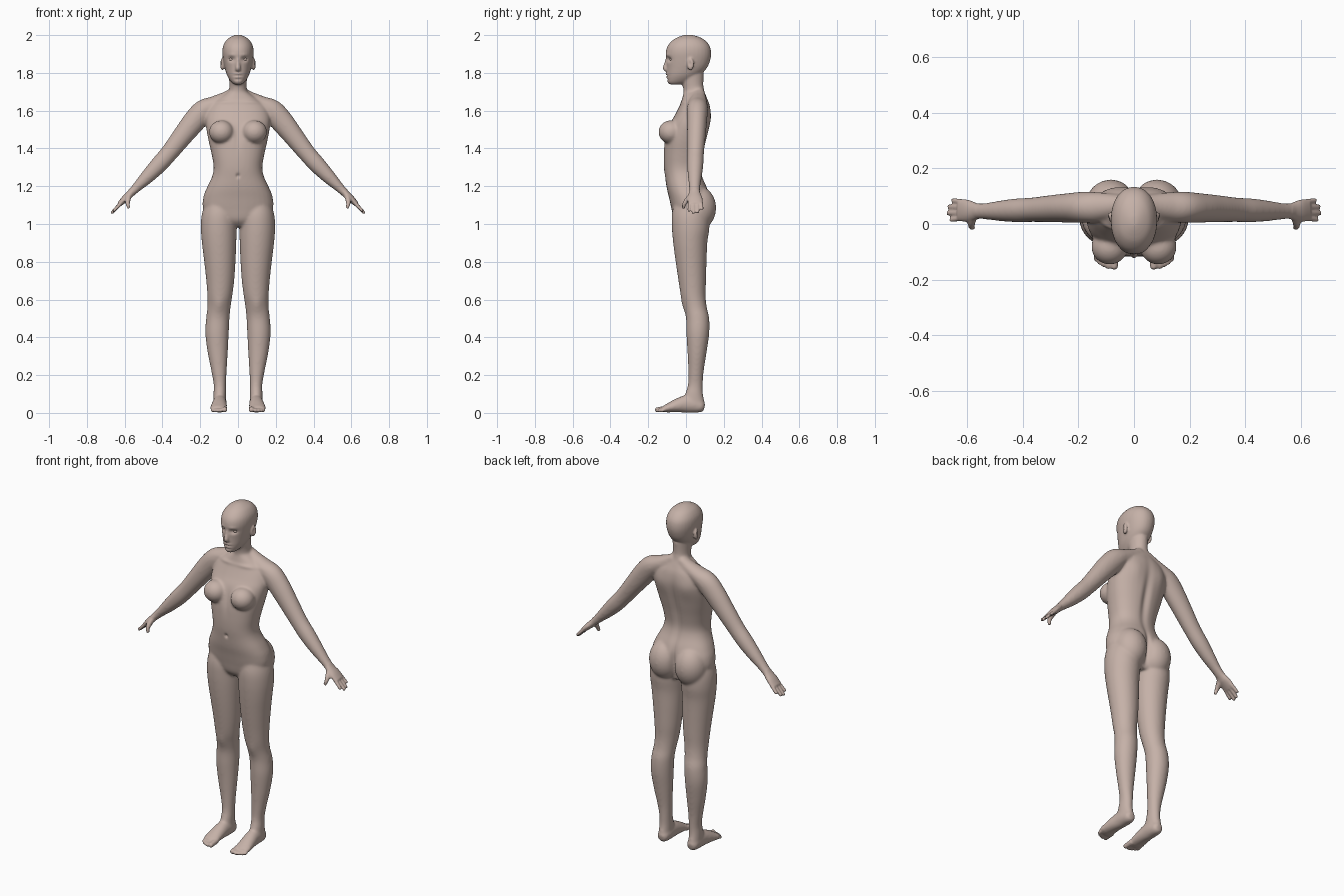
import bpy, bmesh, math
from mathutils import Vector, Matrix

N = 32
bm = bmesh.new()


def skin_rings(rings):
    vs = [[bm.verts.new(p) for p in r] for r in rings]
    for a, b in zip(vs, vs[1:]):
        for i in range(N):
            j = (i + 1) % N
            bm.faces.new((a[i], a[j], b[j], b[i]))
    bm.faces.new(vs[0][::-1])
    bm.faces.new(vs[-1])


def spline(rows, steps=5):
    """Catmull-Rom resampling of rows of numbers."""
    rows = [Vector(r) for r in rows]
    out = []
    for i in range(len(rows) - 1):
        p0, p1 = rows[max(i - 1, 0)], rows[i]
        p2, p3 = rows[i + 1], rows[min(i + 2, len(rows) - 1)]
        for k in range(steps):
            t = k / steps
            out.append(0.5 * (2 * p1 + (p2 - p0) * t + (2 * p0 - 5 * p1 + 4 * p2 - p3) * t * t
                              + (3 * p1 - p0 - 3 * p2 + p3) * t ** 3))
    return out + [rows[-1]]


def loft(rows, power=2.0):
    """Horizontal sections: z, x min, x max, y front, y back."""
    rings = []
    for z, x0, x1, y0, y1 in spline(rows):
        ring = []
        for i in range(N):
            a = 2 * math.pi * i / N
            c, s = math.cos(a), math.sin(a)
            c = math.copysign(abs(c) ** (2 / power), c)
            s = math.copysign(abs(s) ** (2 / power), s)
            ring.append(((x0 + x1) / 2 + c * (x1 - x0) / 2, (y0 + y1) / 2 + s * (y1 - y0) / 2, z))
        rings.append(ring)
    skin_rings(rings)


def tube(rows, side):
    """Path of x, y, z, half width along side, half thickness."""
    pts = spline(rows)
    rings = []
    for k, p in enumerate(pts):
        d = Vector(pts[min(k + 1, len(pts) - 1)][:3]) - Vector(pts[max(k - 1, 0)][:3])
        v = d.cross(side).normalized()
        u = v.cross(d).normalized()
        rings.append([Vector(p[:3]) + u * p[3] * math.cos(2 * math.pi * i / N)
                      + v * p[4] * math.sin(2 * math.pi * i / N) for i in range(N)])
    skin_rings(rings)


def ball(c, r, rot=0.0):
    m = Matrix.Translation(c) @ Matrix.Rotation(rot, 4, 'Z') @ Matrix.Diagonal((*r, 1))
    bmesh.ops.create_uvsphere(bm, u_segments=24, v_segments=16, radius=1, matrix=m)


def digit(a, b, r, side):
    """Finger or toe with a rounded tip."""
    a, b = Vector(a), Vector(b)
    tip = b - (b - a).normalized() * r
    tube([(*a, r * 1.1, r * 1.1), (*a.lerp(tip, .5), r, r), (*tip, r * .9, r * .9)], side)
    ball(tip, (r * .93,) * 3)


X, Y = Vector((1, 0, 0)), Vector((0, 1, 0))

# ---- one side: leg
loft([(1.12, .03, .172, -.06, .10), (1.05, .010, .192, -.075, .122), (.98, .007, .197, -.075, .124),
      (.90, .009, .191, -.068, .113), (.80, .013, .179, -.055, .109), (.70, .02, .168, -.04, .106),
      (.62, .03, .162, -.027, .104), (.56, .039, .162, -.011, .110), (.50, .045, .169, .0, .123),
      (.42, .049, .173, .002, .123), (.32, .054, .161, .008, .109), (.22, .06, .141, .012, .094),
      (.15, .063, .129, .010, .089), (.10, .063, .130, -.004, .090), (.05, .064, .130, -.015, .10),
      (.012, .068, .124, 0, .096)])
# foot and toes
tube([(.096, .098, .03, .02, .02), (.096, .08, .034, .032, .033), (.096, .04, .044, .037, .044),
      (.097, 0, .047, .038, .047), (.10, -.05, .038, .042, .036), (.103, -.095, .026, .044, .024),
      (.105, -.122, .019, .038, .015)], X)
for x, tip, r in ((.07, -.166, .015), (.092, -.163, .0105), (.109, -.156, .010),
                  (.124, -.147, .0095), (.137, -.135, .009)):
    digit((x * .9 + .01, -.10, .022), (x, tip, r), r, X)
# buttock and breast
ball((.083, .066, 1.085), (.092, .094, .115))
ball((.088, -.082, 1.487), (.066, .064, .062), .25)
# arm from neck slope to wrist
tube([(.02, .07, 1.70, .03, .025), (.07, .066, 1.662, .042, .037), (.125, .062, 1.633, .052, .045),
      (.18, .06, 1.600, .056, .060), (.232, .058, 1.543, .053, .061), (.295, .055, 1.464, .049, .054),
      (.365, .051, 1.375, .044, .047), (.42, .049, 1.313, .043, .045), (.48, .047, 1.25, .037, .037),
      (.53, .046, 1.20, .030, .027), (.565, .046, 1.165, .029, .021)], Y)
# hand and fingers
tube([(.55, .046, 1.18, .028, .021), (.575, .046, 1.155, .033, .02), (.60, .048, 1.132, .040, .018),
      (.628, .05, 1.104, .040, .013)], Y)
for y, x, z in ((.015, .662, 1.066), (.039, .672, 1.055), (.063, .669, 1.058), (.086, .655, 1.075)):
    digit((.612, .048 + (y - .048) * .8, 1.118), (x, y, z), .0095, Y)
tube([(.575, .03, 1.15, .018, .016), (.583, .005, 1.125, .014, .014), (.583, -.010, 1.103, .0105, .0105),
      (.577, -.014, 1.083, .008, .008)], Y)
# ear
ball((.083, .024, 1.846), (.012, .019, .033), -.3)

# ---- mirror to the other side
dup = bmesh.ops.duplicate(bm, geom=bm.verts[:] + bm.edges[:] + bm.faces[:])
bmesh.ops.scale(bm, vec=(-1, 1, 1), verts=[g for g in dup['geom'] if isinstance(g, bmesh.types.BMVert)])

# ---- torso, neck, head
torso = [(.985, .05, -.03, .09), (1.02, .13, -.062, .10), (1.08, .183, -.077, .12), (1.14, .184, -.09, .125),
         (1.19, .166, -.102, .113), (1.25, .138, -.111, .088), (1.30, .129, -.117, .08), (1.37, .14, -.118, .091),
         (1.45, .158, -.112, .11), (1.53, .171, -.085, .127), (1.58, .168, -.057, .132), (1.63, .145, -.032, .126),
         (1.665, .10, -.02, .113), (1.70, .05, -.012, .098)]
loft([(z, -w, w, f, b) for z, w, f, b in torso], 2.3)
neck = [(1.64, .06, 0, .11), (1.70, .049, -.012, .099), (1.74, .046, -.02, .092), (1.80, .05, -.04, .095)]
loft([(z, -w, w, f, b) for z, w, f, b in neck])
head = [(1.738, .018, -.085, -.03), (1.752, .036, -.098, .02), (1.785, .057, -.101, .07), (1.825, .070, -.102, .110),
        (1.87, .079, -.105, .129), (1.91, .083, -.107, .133), (1.945, .078, -.096, .124), (1.975, .060, -.068, .098),
        (1.992, .036, -.036, .064), (2.0015, .012, -.006, .028)]
loft([(z, -w, w, f, b) for z, w, f, b in head], 2.15)
# nose
tube([(0, -.094, 1.885, .008, .012), (0, -.102, 1.85, .010, .013), (0, -.108, 1.825, .014, .015),
      (0, -.102, 1.812, .014, .008)], X)

bmesh.ops.recalc_face_normals(bm, faces=bm.faces[:])
me = bpy.data.meshes.new("body")
bm.to_mesh(me)
bm.free()
body = bpy.data.objects.new("body", me)
bpy.context.collection.objects.link(body)
bpy.context.view_layer.objects.active = body
body.select_set(True)

# ---- fuse the parts into one skin
rm = body.modifiers.new("fuse", 'REMESH')
rm.mode = 'VOXEL'
rm.voxel_size = .0055
bpy.ops.object.modifier_apply(modifier="fuse")


def soften(name, weight, rounds):
    g = body.vertex_groups.new(name=name)
    for v in body.data.vertices:
        g.add([v.index], weight(v.co), 'REPLACE')
    s = body.modifiers.new(name, 'SMOOTH')
    s.factor, s.iterations, s.vertex_group = .5, rounds, name
    bpy.ops.object.modifier_apply(modifier=name)


def fine(c):
    if abs(c.x) > .57 or (c.z < .045 and c.y < -.09):
        return .08
    return .25 if c.z > 1.74 else 1.0


soften("blend", fine, 24)

# ---- sculpted details: centre, radius, push (mirrored when x > 0)
brushes = [
    ((.034, -.09, 1.872), (.017, .04, .012), (0, .013, 0)),      # eye socket
    ((.034, -.10, 1.895), (.022, .03, .008), (0, -.003, 0)),     # brow
    ((0, -.10, 1.794), (.018, .03, .006), (0, -.007, 0)),        # upper lip
    ((0, -.10, 1.777), (.016, .03, .006), (0, -.006, 0)),        # lower lip
    ((0, -.10, 1.7855), (.022, .03, .003), (0, .006, 0)),        # mouth line
    ((0, -.10, 1.766), (.02, .03, .006), (0, .004, 0)),          # chin crease
    ((.095, .02, 1.85), (.008, .009, .017), (-.007, 0, 0)),      # ear hollow
    ((0, -.115, 1.255), (.009, .04, .011), (0, .010, 0)),        # navel
    ((0, .11, 1.40), (.022, .06, .17), (0, -.013, 0)),           # spine
    ((0, .13, 1.10), (.014, .06, .09), (0, -.015, 0)),           # cleft
    ((.085, .13, 1.55), (.045, .05, .06), (0, .006, 0)),         # shoulder blade
    ((.08, -.02, 1.645), (.06, .04, .010), (0, -.004, .002)),    # collarbone
    ((0, -.11, 1.46), (.018, .05, .06), (0, .006, 0)),           # breastbone
    ((.10, -.02, .57), (.03, .03, .04), (0, -.006, 0)),          # kneecap
    ((.098, .05, .115), (.06, .03, .025), (0, 0, 0)),
]
brushes += [((-c[0], c[1], c[2]), r, (-p[0], p[1], p[2])) for c, r, p in brushes if c[0] > 0]
for v in body.data.vertices:
    move = Vector()
    for c, r, p in brushes:
        q = sum(((v.co[i] - c[i]) / r[i]) ** 2 for i in range(3))
        if q < 6:
            move += Vector(p) * math.exp(-q)
    v.co += move
    v.co.z = max(v.co.z, 0)

# ---- eyes
eb = bmesh.new()
for s in (-1, 1):
    bmesh.ops.create_uvsphere(eb, u_segments=20, v_segments=12, radius=1, matrix=Matrix.Translation(
        (s * .034, -.074, 1.872)) @ Matrix.Diagonal((.015, .0125, .010, 1)))
em = bpy.data.meshes.new("eyes")
eb.to_mesh(em)
eb.free()
eyes = bpy.data.objects.new("eyes", em)
bpy.context.collection.objects.link(eyes)

skin = bpy.data.materials.new("skin")
skin.diffuse_color = (.56, .44, .39, 1)
for ob in (body, eyes):
    ob.data.materials.clear()
    ob.data.materials.append(skin)
    for p in ob.data.polygons:
        p.use_smooth = True
        p.material_index = 0
